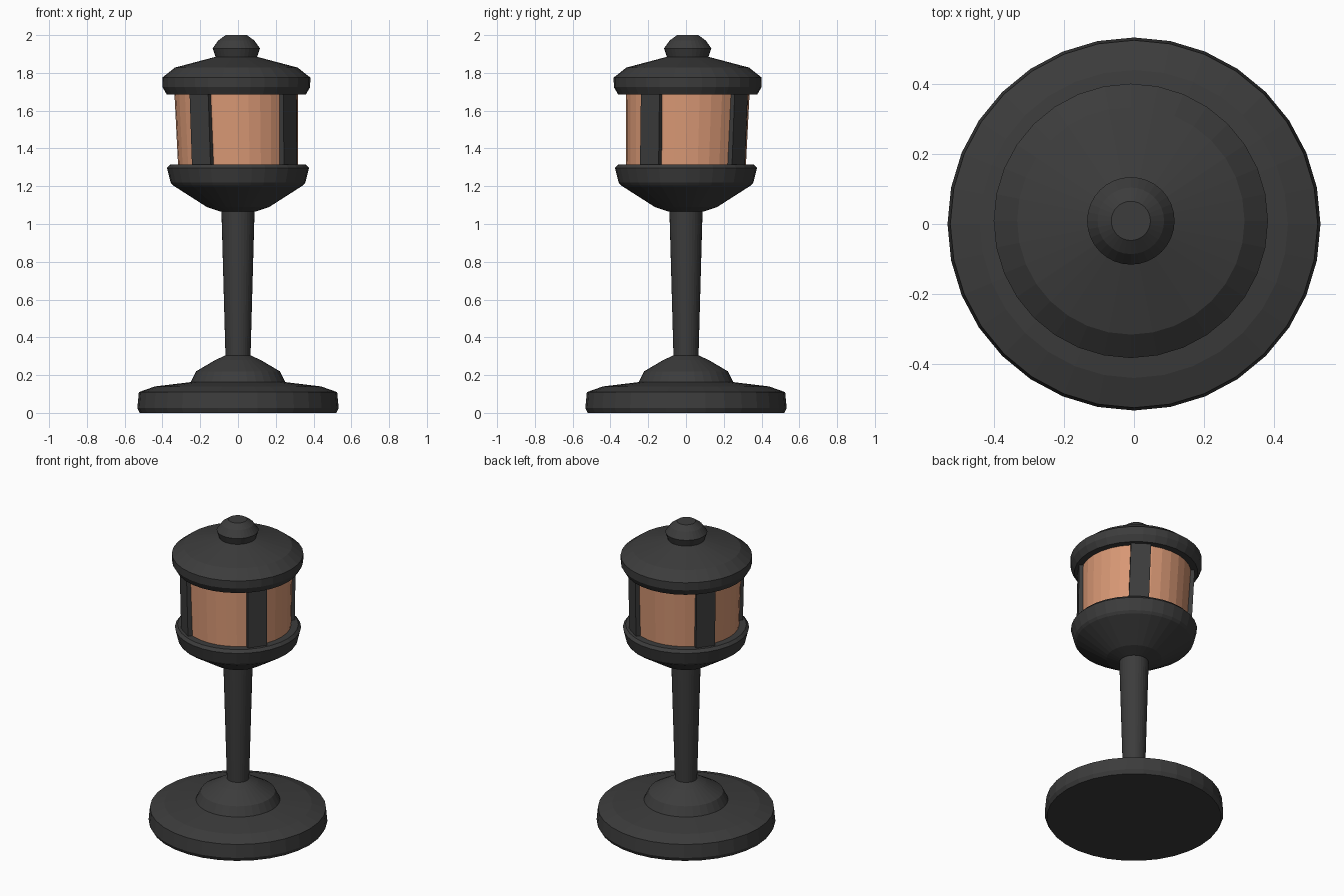
import bpy, bmesh, math
from mathutils import Vector

if "Cube" in bpy.data.objects:
    bpy.data.objects.remove(bpy.data.objects["Cube"])

SIDES = 32
TOP = (-0.009, 0.009)      # slight lean of the upper part


def material(name, rgb):
    m = bpy.data.materials.new(name)
    m.diffuse_color = (*rgb, 1)
    m.use_nodes = True
    m.node_tree.nodes["Principled BSDF"].inputs["Base Color"].default_value = m.diffuse_color
    return m


iron = material("dark_iron", (0.045, 0.045, 0.045))
amber = material("amber_glass", (0.68, 0.31, 0.175))


def finish(name, bm, mat):
    bmesh.ops.recalc_face_normals(bm, faces=bm.faces)
    me = bpy.data.meshes.new(name)
    bm.to_mesh(me)
    bm.free()
    me.materials.append(mat)
    ob = bpy.data.objects.new(name, me)
    bpy.context.collection.objects.link(ob)
    return ob


def turned(name, profile, mat=iron, bottom=(0, 0), top=None):
    """Revolve (radius, z) points, with the axis running from bottom to top offset."""
    top = bottom if top is None else top
    z0, z1 = profile[0][1], profile[-1][1]
    bm = bmesh.new()
    rings = []
    for r, z in profile:
        c = Vector(bottom).lerp(Vector(top), (z - z0) / (z1 - z0))
        rings.append([bm.verts.new((c.x + r * math.cos(math.tau * i / SIDES),
                                    c.y + r * math.sin(math.tau * i / SIDES), z))
                      for i in range(SIDES)])
    for a, b in zip(rings, rings[1:]):
        for i in range(SIDES):
            j = (i + 1) % SIDES
            bm.faces.new((a[i], a[j], b[j], b[i]))
    bm.faces.new(rings[0][::-1])
    bm.faces.new(rings[-1])
    return finish(name, bm, mat)


# Foot, dome and pole
turned("base_plate", [(0.52, 0), (0.533, 0.025), (0.525, 0.11), (0.44, 0.14), (0.25, 0.163)])
turned("base_dome", [(0.255, 0.155), (0.222, 0.22), (0.12, 0.28), (0.065, 0.305)])
turned("pole", [(0.066, 0.29), (0.088, 1.08)])

# Lantern bowl, glass, cap and finial
turned("lantern_bowl", [(0.09, 1.065), (0.165, 1.09), (0.345, 1.205), (0.357, 1.22),
                        (0.376, 1.297), (0.36, 1.315)])
turned("glass", [(0.317, 1.305), (0.328, 1.70)], amber, (0, 0), TOP)
turned("cap", [(0.368, 1.685), (0.391, 1.725), (0.392, 1.775), (0.325, 1.828), (0.11, 1.885)],
       iron, TOP)
turned("finial", [(0.105, 1.87), (0.125, 1.93), (0.095, 1.972), (0.056, 2.0)], iron, TOP)

# Four upright bars around the glass
for k in range(4):
    a = math.radians(-35 + 90 * k)
    out, side = Vector((math.cos(a), math.sin(a), 0)), Vector((-math.sin(a), math.cos(a), 0))
    bm = bmesh.new()
    bmesh.ops.create_cube(bm, size=1)
    for v in bm.verts:
        upper = v.co.z > 0
        d = (0.346 if upper else 0.339) if v.co.x > 0 else 0.29
        p = out * d + side * (0.12 * v.co.y)
        if upper:
            p += Vector((*TOP, 0))
        v.co = (p.x, p.y, 1.70 if upper else 1.305)
    finish(f"bar_{k + 1}", bm, iron)
